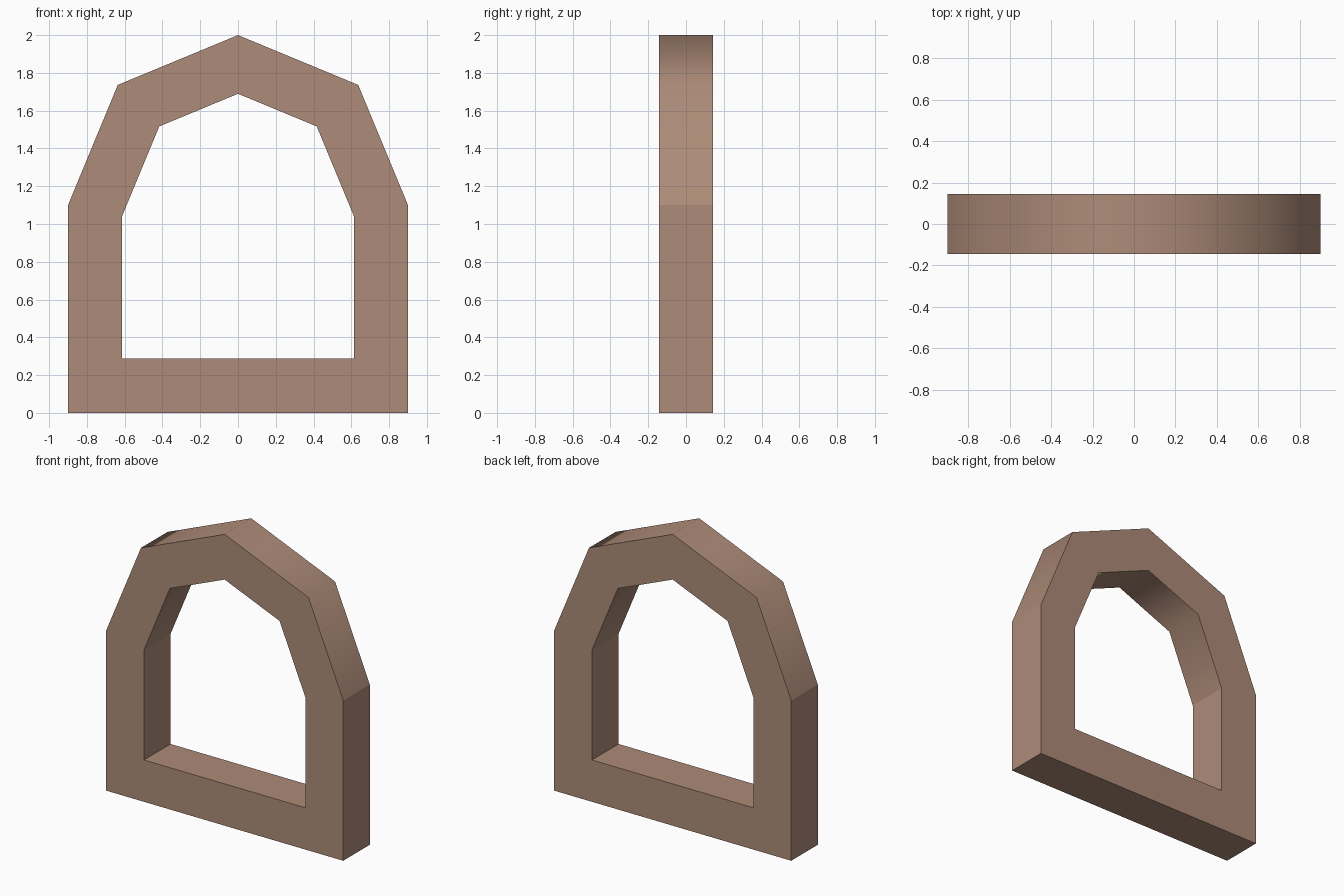
import bpy, bmesh, math
from mathutils import Vector

if "Cube" in bpy.data.objects:
    bpy.data.objects.remove(bpy.data.objects["Cube"])

HALF_DEPTH = 0.144
BAND = 0.287
RADIUS, SPRING = 0.9, 1.1


def inset(points, d):
    """Mitred inward offset of a counter-clockwise outline."""
    result = []
    n = len(points)
    for i, p in enumerate(points):
        a = (p - points[i - 1]).normalized()
        b = (points[(i + 1) % n] - p).normalized()
        na, nb = Vector((-a.y, a.x)), Vector((-b.y, b.x))
        result.append(p + (na + nb) * d / (1 + na.dot(nb)))
    return result


# Outline: straight base and sides, four-segment arch on top
outer = [Vector((-RADIUS, 0)), Vector((RADIUS, 0))]
outer += [Vector((RADIUS * math.cos(i * math.pi / 4),
                  SPRING + RADIUS * math.sin(i * math.pi / 4))) for i in range(5)]
inner = inset(outer, BAND)

# Square-section band joined into a closed frame
bm = bmesh.new()
rings = [[bm.verts.new((p.x, y, p.y)) for p in loop]
         for loop, y in ((outer, -HALF_DEPTH), (outer, HALF_DEPTH),
                         (inner, HALF_DEPTH), (inner, -HALF_DEPTH))]
n = len(outer)
for r in range(4):
    a, b = rings[r], rings[(r + 1) % 4]
    for i in range(n):
        j = (i + 1) % n
        face = bm.faces.new((a[i], a[j], b[j], b[i]))
        # Arch surfaces are softly shaded, everything else is flat
        face.smooth = r in (0, 2) and 2 <= i <= 5
bmesh.ops.recalc_face_normals(bm, faces=bm.faces)
for e in bm.edges:
    e.smooth = all(f.smooth for f in e.link_faces)

mesh = bpy.data.meshes.new("arched_window_frame")
bm.to_mesh(mesh)
bm.free()
frame = bpy.data.objects.new("arched_window_frame", mesh)
bpy.context.collection.objects.link(frame)

# Brown stone colour
mat = bpy.data.materials.new("brown_stone")
mat.diffuse_color = (0.42, 0.26, 0.19, 1)
mat.use_nodes = True
mat.node_tree.nodes["Principled BSDF"].inputs["Base Color"].default_value = mat.diffuse_color
mesh.materials.append(mat)
